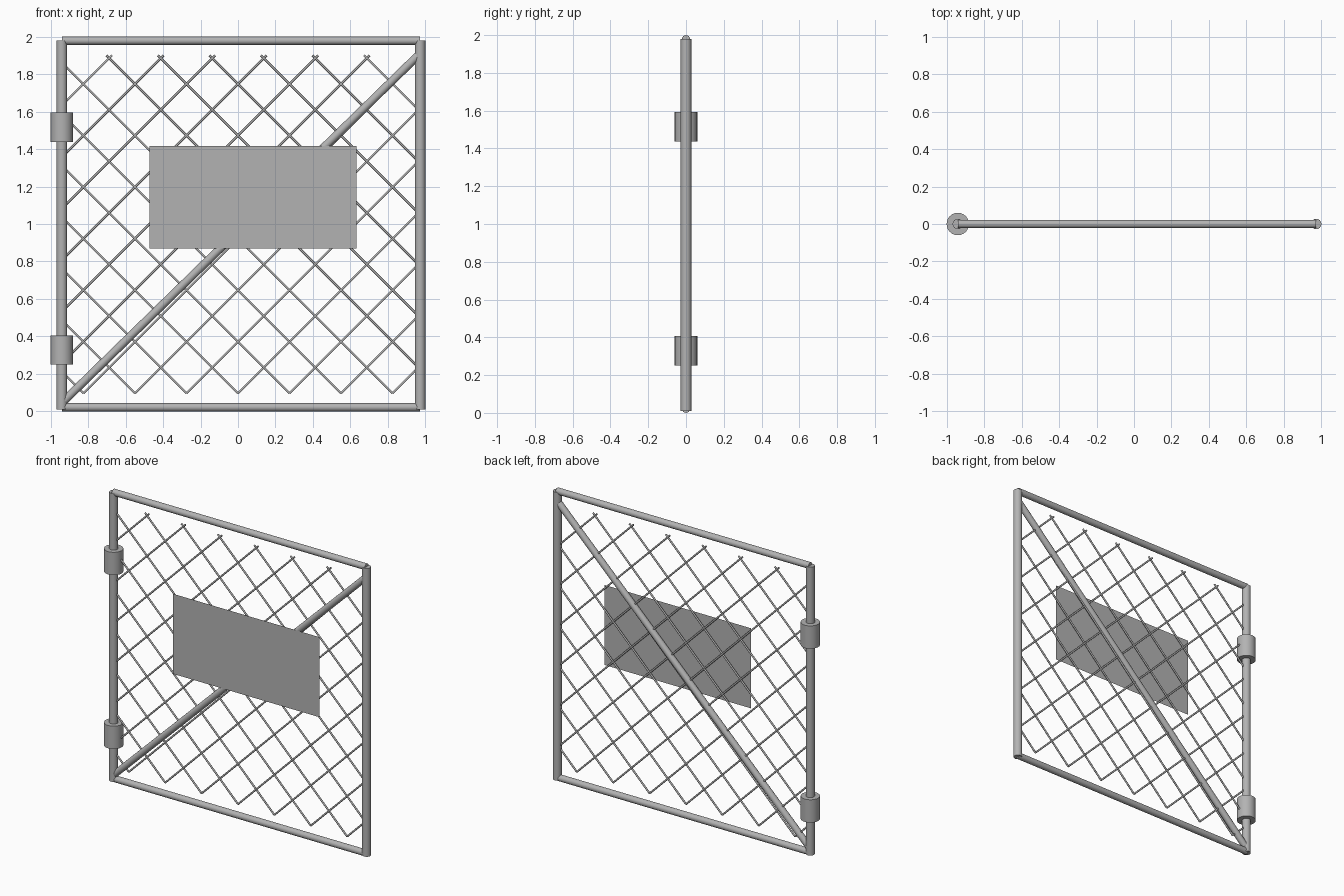
import bpy
import math
from mathutils import Vector

cube = bpy.data.objects.get("Cube")
if cube:
    bpy.data.objects.remove(cube, do_unlink=True)

# Single galvanised colour
steel = bpy.data.materials.new("galvanised_grey")
steel.use_nodes = True
grey = (0.45, 0.45, 0.45, 1.0)
steel.diffuse_color = grey
steel.node_tree.nodes["Principled BSDF"].inputs["Base Color"].default_value = grey


def tube(name, start, end, radius, sides=16):
    """Capped round bar between two points."""
    a, b = Vector(start), Vector(end)
    bpy.ops.mesh.primitive_cylinder_add(vertices=sides, radius=radius,
                                        depth=(b - a).length, location=(a + b) / 2)
    obj = bpy.context.object
    obj.name = name
    obj.rotation_euler = (b - a).to_track_quat("Z", "Y").to_euler()
    obj.data.materials.append(steel)
    bpy.ops.object.shade_smooth_by_angle(angle=math.radians(50))
    return obj


LEFT, RIGHT = -0.94, 0.972
POST_R, RAIL_R = 0.028, 0.022

# Frame
for name, x in (("hinge_post", LEFT), ("latch_post", RIGHT)):
    tube(name, (x, 0, 0.01), (x, 0, 1.98), POST_R)
for name, z in (("bottom_rail", RAIL_R), ("top_rail", 2 - RAIL_R)):
    tube(name, (LEFT, 0, z), (RIGHT, 0, z), RAIL_R)
tube("diagonal_brace", (LEFT, 0, 0.045), (RIGHT, 0, 1.91), RAIL_R)

# Hinge collars
for name, z in (("lower_hinge", 0.328), ("upper_hinge", 1.516)):
    tube(name, (LEFT, 0, z - 0.078), (LEFT, 0, z + 0.078), 0.06, 24)

# Diamond wire mesh, each wire clipped to the frame opening
PITCH, LOW, HIGH = 0.275, 0.097, 1.9
for lean, label in ((1, "right"), (-1, "left")):
    for i in range(-12, 13):
        foot = i * PITCH
        reach = sorted(((LEFT - foot) * lean, (RIGHT - foot) * lean))
        t0, t1 = max(0, reach[0]), min(HIGH - LOW, reach[1])
        if t1 - t0 > 0.05:
            tube(f"mesh_wire_{label}_{i + 12}",
                 (foot + lean * t0, 0, LOW + t0),
                 (foot + lean * t1, 0, LOW + t1), 0.006, 8)

# Sign panel on the front of the brace
bpy.ops.mesh.primitive_plane_add(size=1, location=(0.08, -0.024, 1.143),
                                 rotation=(math.pi / 2, 0, 0))
panel = bpy.context.object
panel.name = "sign_panel"
panel.scale = (1.107, 0.547, 1)
panel.data.materials.append(steel)
